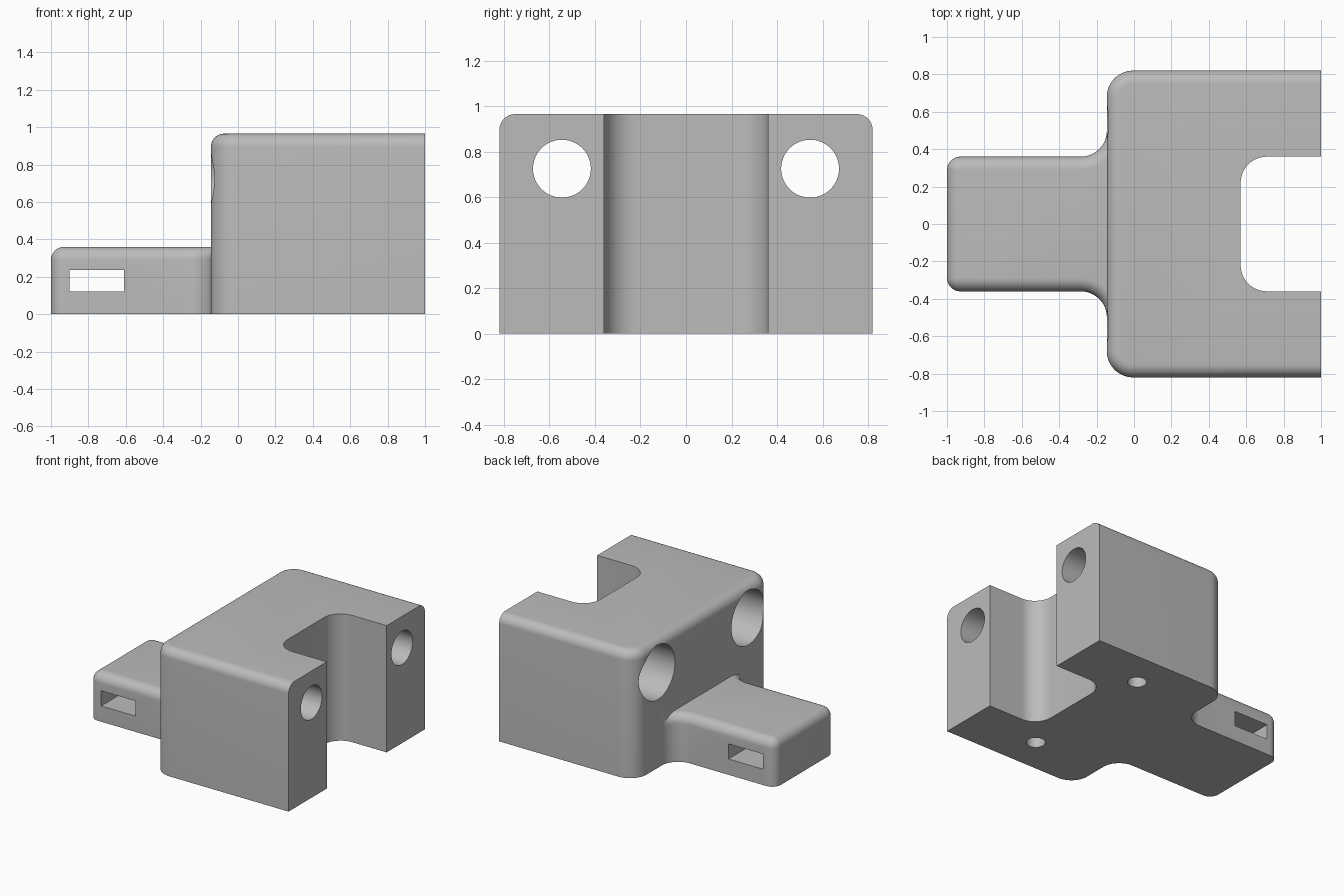
import bpy, bmesh
from math import sin, cos, pi, radians
from mathutils import Matrix

cube = bpy.data.objects.get("Cube")
if cube:
    bpy.data.objects.remove(cube, do_unlink=True)

grey = bpy.data.materials.new("plain grey")
grey.use_nodes = True
COLOUR = (0.5, 0.5, 0.5, 1)
grey.diffuse_color = COLOUR
grey.node_tree.nodes["Principled BSDF"].inputs["Base Color"].default_value = COLOUR

ROUND = 0.07      # rounding of upper edges
FILLET = 0.14     # large vertical corners
WALL = -0.145     # rear wall of the block
HALF = 0.36       # half width of tongue and notch
BORE_Y, BORE_Z = 0.545, 0.725


def arc(cx, cy, r, start, end, steps=12):
    angles = [radians(start + (end - start) * i / steps) for i in range(steps + 1)]
    return [(cx + r * cos(a), cy + r * sin(a)) for a in angles]


def mirrored(half):
    """Close a half outline by reflecting it across y = 0."""
    return half + [(x, -y) for x, y in reversed(half)]


def block_outline(d):
    return mirrored([(1, 0.82 - d)] + arc(WALL + FILLET, 0.82 - FILLET, FILLET - d, 90, 180))


def tongue_outline(d):
    inner = WALL + 0.002 + d
    blend = arc(WALL - FILLET, HALF + FILLET, FILLET + d, 0, -90)
    tip = arc(-1 + 0.072, HALF - 0.072, 0.072 - d, 90, 180)
    return mirrored([(0.2, 0.6), (inner, 0.6)] + blend + tip)


def notch_outline(d):
    return mirrored([(1.2, HALF)] + arc(0.57 + FILLET, HALF - FILLET, FILLET, 90, 180))


def new_object(name, bm):
    bmesh.ops.recalc_face_normals(bm, faces=bm.faces)
    mesh = bpy.data.meshes.new(name)
    bm.to_mesh(mesh)
    bm.free()
    mesh.materials.append(grey)
    obj = bpy.data.objects.new(name, mesh)
    bpy.context.collection.objects.link(obj)
    return obj


def prism(name, outline, low, high, rounding=0, steps=8):
    """Extrude an outline, rolling its upper edge inwards."""
    levels = [(low, 0)]
    if rounding:
        for i in range(steps + 1):
            a = pi / 2 * i / steps
            levels.append((high - rounding * (1 - sin(a)), rounding * (1 - cos(a))))
    else:
        levels.append((high, 0))
    bm = bmesh.new()
    rings = [[bm.verts.new((x, y, z)) for x, y in outline(d)] for z, d in levels]
    n = len(rings[0])
    for a, b in zip(rings, rings[1:]):
        for i in range(n):
            j = (i + 1) % n
            bm.faces.new((a[i], a[j], b[j], b[i]))
    bm.faces.new(rings[0])
    bm.faces.new(rings[-1])
    return new_object(name, bm)


def cylinder(name, radius, start, end, axis):
    bm = bmesh.new()
    length = end - start
    bmesh.ops.create_cone(bm, cap_ends=True, segments=64, radius1=radius,
                          radius2=radius, depth=length)
    bmesh.ops.translate(bm, verts=bm.verts, vec=(0, 0, start + length / 2))
    if axis == "X":
        bmesh.ops.rotate(bm, verts=bm.verts, matrix=Matrix.Rotation(pi / 2, 3, "Y"))
    return new_object(name, bm)


def box(name, size, centre):
    bm = bmesh.new()
    bmesh.ops.create_cube(bm, size=1)
    bmesh.ops.scale(bm, verts=bm.verts, vec=size)
    bmesh.ops.translate(bm, verts=bm.verts, vec=centre)
    return new_object(name, bm)


def combine(target, tool, operation):
    mod = target.modifiers.new(operation.lower(), "BOOLEAN")
    mod.operation, mod.object, mod.solver = operation, tool, "EXACT"
    bpy.context.view_layer.objects.active = target
    bpy.ops.object.modifier_apply(modifier=mod.name)
    bpy.data.objects.remove(tool, do_unlink=True)


# Main block and tongue
body = prism("bracket_body", block_outline, 0, 0.965, ROUND)
combine(body, prism("tongue", tongue_outline, 0, 0.36, ROUND), "UNION")

# Notch in the block and slot across the tongue
combine(body, prism("notch_cutter", notch_outline, -0.2, 1.2), "DIFFERENCE")
combine(body, box("slot_cutter", (0.29, 2, 0.115), (-0.755, 0, 0.178)), "DIFFERENCE")

# Stepped bores along x, with a small hole from below meeting each
for side in (1, -1):
    cuts = [(cylinder("bore_cutter", 0.127, -0.5, 1.2, "X"), (0, side * BORE_Y, BORE_Z)),
            (cylinder("counterbore_cutter", 0.205, -0.5, 0.43, "X"), (0, side * BORE_Y, BORE_Z)),
            (cylinder("lower_hole_cutter", 0.066, -0.2, BORE_Z, "Z"), (0.43, side * BORE_Y, 0))]
    for cutter, place in cuts:
        cutter.location = place
        bpy.context.view_layer.update()
        combine(body, cutter, "DIFFERENCE")

# Smooth rounded surfaces, crisp edges
bpy.ops.object.select_all(action="DESELECT")
body.select_set(True)
bpy.context.view_layer.objects.active = body
bpy.ops.object.shade_smooth_by_angle(angle=radians(30))
